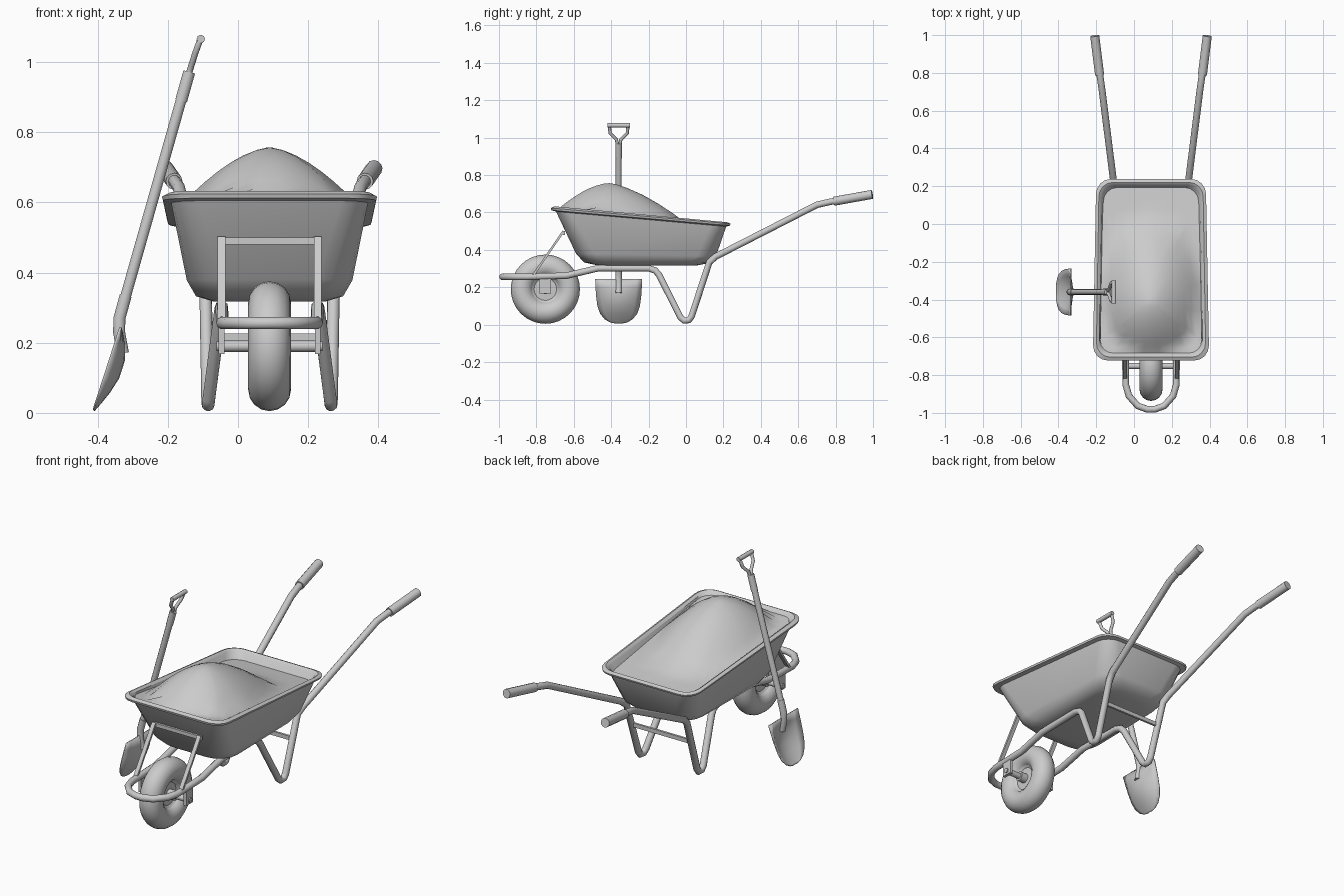
import bpy, bmesh
from math import sin, cos, pi, radians, hypot
from mathutils import Vector

if "Cube" in bpy.data.objects:
    bpy.data.objects.remove(bpy.data.objects["Cube"])

X0 = 0.09   # centre line of the barrow
YS = -0.36  # centre line of the shovel


def smooth(ob, angle=40):
    bpy.ops.object.select_all(action='DESELECT')
    ob.select_set(True)
    bpy.context.view_layer.objects.active = ob
    bpy.ops.object.shade_smooth_by_angle(angle=radians(angle))
    return ob


def mesh_object(name, verts, faces, angle=40):
    me = bpy.data.meshes.new(name)
    me.from_pydata(verts, [], faces)
    bm = bmesh.new()
    bm.from_mesh(me)
    bmesh.ops.recalc_face_normals(bm, faces=bm.faces)
    bm.to_mesh(me)
    bm.free()
    ob = bpy.data.objects.new(name, me)
    bpy.context.collection.objects.link(ob)
    return smooth(ob, angle)


def loft(name, loops, cap=(True, True), wrap=False, angle=40):
    n, m = len(loops[0]), len(loops)
    verts = [p for lp in loops for p in lp]
    faces = [(i * n + j, i * n + (j + 1) % n, (i + 1) % m * n + (j + 1) % n, (i + 1) % m * n + j)
             for i in range(m if wrap else m - 1) for j in range(n)]
    if cap[0]:
        faces.append(tuple(range(n)))
    if cap[1]:
        faces.append(tuple(range((m - 1) * n, m * n)))
    return mesh_object(name, verts, faces, angle)


def tube(name, pts, r, res=2):
    cu = bpy.data.curves.new(name, 'CURVE')
    cu.dimensions = '3D'
    cu.bevel_depth, cu.bevel_resolution, cu.use_fill_caps = r, res, True
    sp = cu.splines.new('POLY')
    sp.points.add(len(pts) - 1)
    for p, co in zip(sp.points, pts):
        p.co = (*co, 1)
    ob = bpy.data.objects.new(name, cu)
    bpy.context.collection.objects.link(ob)
    bpy.ops.object.select_all(action='DESELECT')
    ob.select_set(True)
    bpy.context.view_layer.objects.active = ob
    bpy.ops.object.convert(target='MESH')
    return smooth(bpy.context.view_layer.objects.active, 50)


def bar(name, a, b, w, t):
    """Flat bar from a to b, w wide along x and t thick."""
    a, b = Vector(a), Vector(b)
    d = (b - a).normalized()
    side = Vector((1, 0, 0)) if abs(d.x) < 0.9 else Vector((0, 0, 1))
    up = d.cross(side).normalized()
    ring = [side * sx * w / 2 + up * sy * t / 2 for sx, sy in ((-1, -1), (1, -1), (1, 1), (-1, 1))]
    return loft(name, [[p + q for q in ring] for p in (a, b)], angle=20)


def lathe(name, profile, centre, wrap=False, n=32):
    """Spin (radius, x) points round the axle."""
    cx, cy, cz = centre
    loops = [[(cx + x, cy + r * cos(2 * pi * k / n), cz + r * sin(2 * pi * k / n)) for k in range(n)]
             for r, x in profile]
    return loft(name, loops, cap=(not wrap, not wrap), wrap=wrap)


def tray_loop(yf, yb, hf, hb, zf, zb, r, segs=4, split=1):
    """Tapered, tilted rounded rectangle."""
    corners = []
    for k, (sx, y) in enumerate(((1, yb - r), (-1, yb - r), (-1, yf + r), (1, yf + r))):
        for i in range(segs + 1):
            a = (k + i / segs) * pi / 2
            corners.append((sx * (hf - r) + r * cos(a), y + r * sin(a)))
    out = []
    for i, (x, y) in enumerate(corners):
        x2, y2 = corners[(i + 1) % len(corners)]
        steps = split if hypot(x2 - x, y2 - y) > 0.1 else 1
        for s in range(steps):
            px, py = x + (x2 - x) * s / steps, y + (y2 - y) * s / steps
            t = (py - yf) / (yb - yf)
            out.append((X0 + px * (1 + (hb / hf - 1) * t), py, zf + (zb - zf) * t))
    return out


# Tray: outside wall, rolled rim, inside wall
loft("tray", [tray_loop(*p) for p in (
    (-.47, .06, .16, .15, .317, .317, .10),
    (-.545, .125, .212, .198, .333, .33, .11),
    (-.588, .16, .238, .223, .38, .365, .10),
    (-.695, .215, .282, .266, .605, .525, .08),
    (-.72, .235, .305, .287, .612, .53, .08),
    (-.723, .238, .308, .29, .624, .54, .08),
    (-.705, .22, .29, .275, .633, .548, .075),
    (-.69, .205, .275, .26, .622, .538, .07),
    (-.575, .15, .23, .215, .385, .37, .09),
    (-.46, .05, .155, .145, .327, .327, .09))])

# Sand heap: rings shrinking towards the peak
edge = tray_loop(-.683, .20, .27, .254, .615, .50, .068, split=5)
rings = []
for s in (1, .9, .8, .68, .55, .42, .28, .14, .04):
    ring = []
    for x, y, z in edge:
        px, py = X0 + (x - X0) * s, -.4 + (y + .4) * s
        dy = py + .4
        e = min(1, hypot((px - X0) / .265, dy / (.29 if dy < 0 else .43)))
        base = .615 - .115 * (py + .683) / .883
        ring.append((px, py, base + .178 * (1 - e ** 1.6)))
    rings.append(ring)
loft("sand_heap", rings, cap=(False, True), angle=60)

# Tubular frame: handles, legs and the loop round the wheel in one bend
half = [(.277, .83, .667), (.268, .77, .657), (.258, .70, .641), (.19, .16, .365), (.182, .125, .335),
        (.177, .03, .045), (.176, .015, .024), (.175, -.01, .022), (.173, -.03, .04),
        (.143, -.145, .268), (.14, -.165, .29), (.138, -.20, .302), (.136, -.47, .302),
        (.135, -.64, .262), (.134, -.85, .256), (.117, -.91, .256), (.07, -.963, .256), (.02, -.981, .256)]
path = [(X0 + x, y, z) for x, y, z in half] + [(X0 - x, y, z) for x, y, z in reversed(half)]
tube("frame", path, .018, 3)

WHEEL = (X0, -.752, .19)
for s, side in ((1, "right"), (-1, "left")):
    # Grips, front braces, axle brackets and bolts
    tube("grip_" + side, [(X0 + s * .272, .79, .66), (X0 + s * .298, .996, .697)], .024, 4)
    x = X0 + s * .137
    bar("brace_" + side, (x, -.82, .26), (x, -.655, .50), .022, .012)
    bar("axle_bracket_" + side, (x, WHEEL[1], .168), (x, WHEEL[1], .262), .016, .06)
    tube("axle_bolt_" + side, [(x, *WHEEL[1:]), (x + s * .014, *WHEEL[1:])], .014, 2)
bar("brace_crossbar", (X0 - .148, -.652, .49), (X0 + .148, -.652, .49), .02, .012)
bar("leg_crossbar", (X0 - .178, .085, .215), (X0 + .178, .085, .215), .022, .012)

# Wheel
lathe("tyre", [(.124 + .061 * cos(2 * pi * k / 16), .061 * sin(2 * pi * k / 16)) for k in range(16)],
      WHEEL, wrap=True)
dish = [(.02, .022), (.06, .02), (.082, .038), (.1, .05)]
lathe("wheel_rim", [(r, -x) for r, x in dish] + dish[::-1], WHEEL)
lathe("wheel_hub", [(.026, -.06), (.026, .06)], WHEEL, n=16)
lathe("axle", [(.016, -.14), (.016, .14)], WHEEL, n=12)

# Shovel blade: dished sheet
rows = [(.245, .125), (.20, .123), (.15, .119), (.10, .112), (.06, .098), (.03, .073), (.014, .045), (.008, .015)]
N = 8
verts = []
for z, w in rows:
    v = (.245 - z) / .24
    for j in range(N + 1):
        u = 2 * j / N - 1
        verts.append((-.335 - .078 * v + .043 * (1 - u * u) * sin(pi * min(1, v)), YS + u * w, z))
faces = [(i * (N + 1) + j, i * (N + 1) + j + 1, (i + 1) * (N + 1) + j + 1, (i + 1) * (N + 1) + j)
         for i in range(len(rows) - 1) for j in range(N)]
blade = mesh_object("shovel_blade", verts, faces)
mod = blade.modifiers.new("thickness", 'SOLIDIFY')
mod.thickness, mod.offset = .006, 0

# Shovel shaft, socket and D-shaped handle
tube("shovel_shaft", [(-.338, YS, .27), (-.14, YS, .97)], .016, 3)
tube("shovel_socket", [(-.328, YS, .17), (-.339, YS, .23), (-.338, YS, .27), (-.32, YS, .335)], .018, 3)
tube("handle_collar", [(-.162, YS, .89), (-.139, YS, .972)], .018, 3)
for s, side in ((1, "back"), (-1, "front")):
    tube("handle_fork_" + side, [(-.142, YS + s * .006, .96), (-.133, YS + s * .012, .99),
                                 (-.122, YS + s * .046, 1.025), (-.107, YS + s * .05, 1.066)], .009)
tube("handle_grip", [(-.106, YS - .06, 1.066), (-.106, YS + .06, 1.066)], .012)
